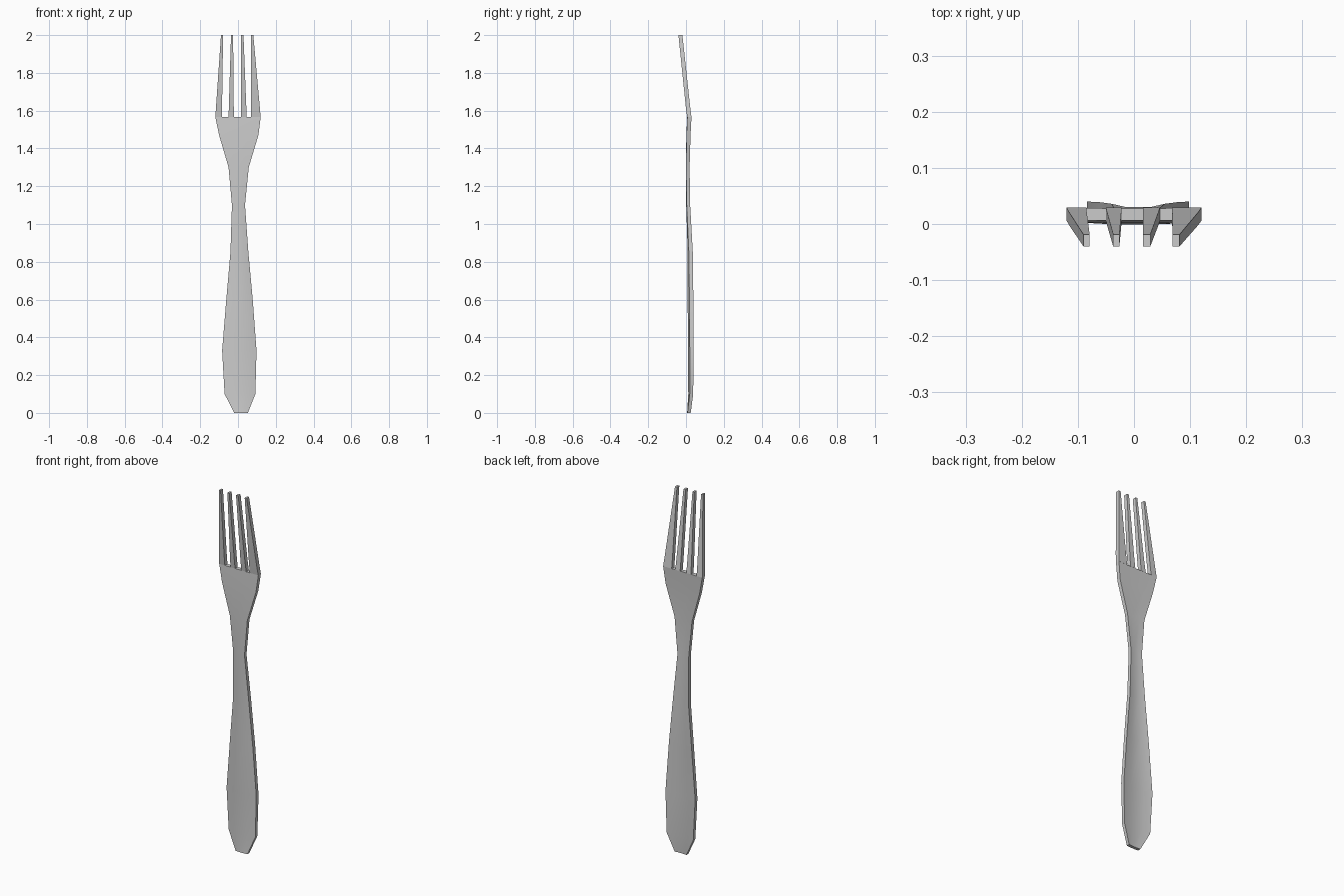
import bpy, bmesh, math

if "Cube" in bpy.data.objects:
    bpy.data.objects.remove(bpy.data.objects["Cube"])


def loft(name, rings):
    """Skin a series of equal-length closed rings and cap both ends."""
    bm = bmesh.new()
    loops = [[bm.verts.new(p) for p in ring] for ring in rings]
    n = len(loops[0])
    for a, b in zip(loops, loops[1:]):
        for i in range(n):
            j = (i + 1) % n
            bm.faces.new((a[i], a[j], b[j], b[i]))
    bm.faces.new(loops[0][::-1])
    bm.faces.new(loops[-1])
    bmesh.ops.recalc_face_normals(bm, faces=bm.faces[:])
    mesh = bpy.data.meshes.new(name)
    bm.to_mesh(mesh)
    bm.free()
    obj = bpy.data.objects.new(name, mesh)
    bpy.context.collection.objects.link(obj)
    bpy.ops.object.select_all(action='DESELECT')
    obj.select_set(True)
    bpy.context.view_layer.objects.active = obj
    bpy.ops.object.shade_smooth_by_angle(angle=math.radians(40))
    return obj


# Shallow channel section: front bulges forward, back is slightly hollow
def channel(z, left, right, front, back, bow):
    mid = (left + right) / 2
    q = (right - left) * 0.22
    return [(left, front, z), (mid - q, front - bow, z), (mid + q, front - bow, z),
            (right, front, z), (right, back, z), (mid + q, back - bow, z),
            (mid - q, back - bow, z), (left, back, z)]


# Handle, neck and head: z, left, right, front y, back y, bow
stations = [
    (0.00, -0.02, 0.052, 0.008, 0.025, 0.002),
    (0.10, -0.071, 0.092, 0.020, 0.038, 0.008),
    (0.33, -0.084, 0.098, 0.020, 0.040, 0.010),
    (0.60, -0.062, 0.078, 0.018, 0.039, 0.009),
    (0.85, -0.040, 0.055, 0.015, 0.036, 0.006),
    (1.10, -0.032, 0.037, 0.004, 0.022, 0.003),
    (1.30, -0.050, 0.057, 0.000, 0.019, 0.001),
    (1.47, -0.100, 0.108, 0.003, 0.024, 0.001),
    (1.566, -0.120, 0.120, 0.007, 0.029, 0.001),
]
loft("handle_and_head", [channel(*s) for s in stations])


# Tapered tines, leaning forward toward the tip
def rect(z, left, right, front, back):
    return [(left, front, z), (right, front, z), (right, back, z), (left, back, z)]


tines = [(-0.120, -0.085, -0.090, -0.079),
         (-0.050, -0.022, -0.037, -0.026),
         (0.016, 0.046, 0.016, 0.029),
         (0.068, 0.120, 0.069, 0.081)]
for i, (l0, r0, l1, r1) in enumerate(tines):
    loft(f"tine_{i + 1}", [rect(1.566, l0, r0, 0.006, 0.029),
                           rect(1.62, l0 + (l1 - l0) * 0.12, r0 + (r1 - r0) * 0.12, -0.001, 0.022),
                           rect(2.0, l1, r1, -0.040, -0.019)])
